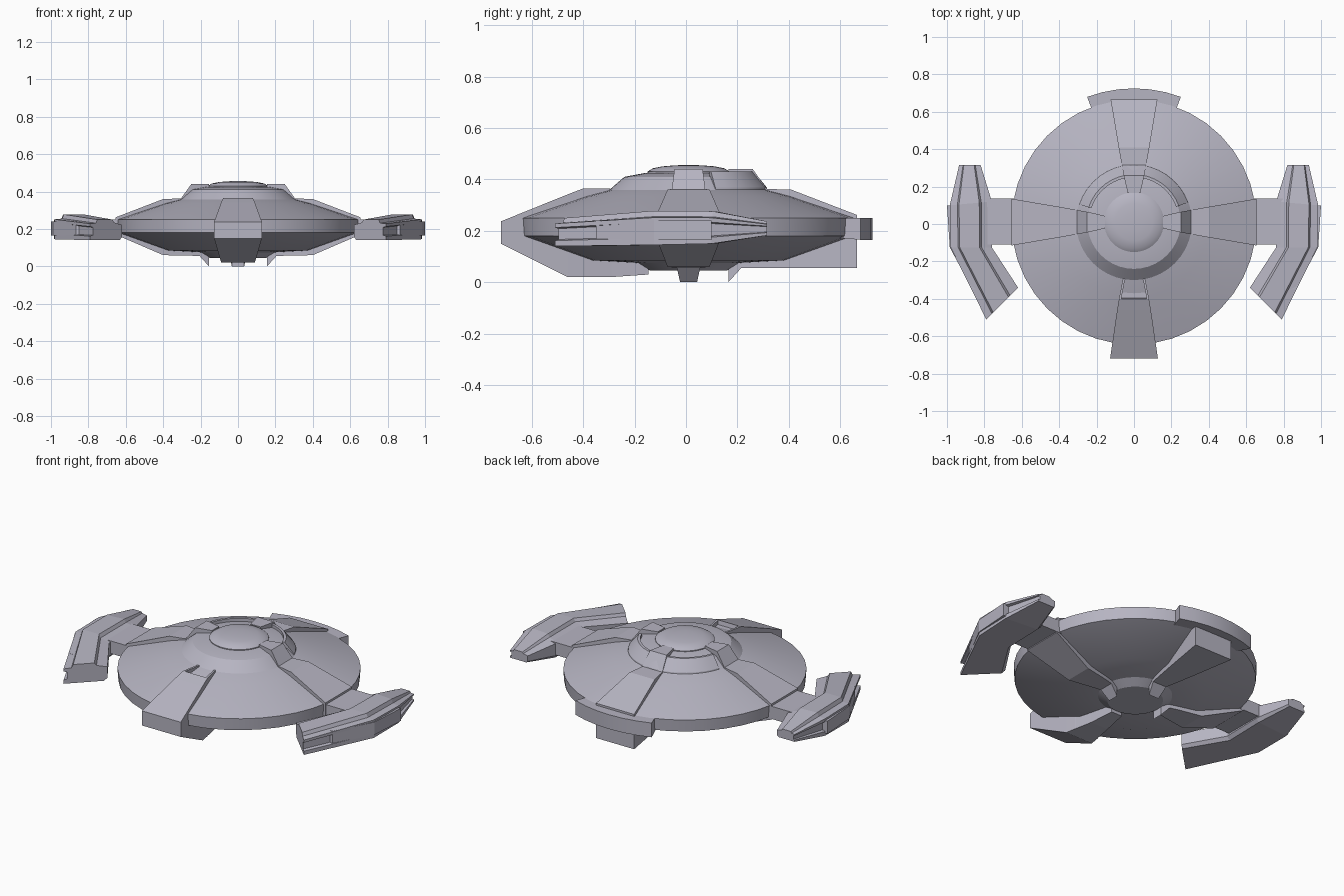
import bpy
import bmesh
from math import sin, cos, radians, pi

old = bpy.data.objects.get("Cube")
if old:
    bpy.data.objects.remove(old, do_unlink=True)

hull_grey = bpy.data.materials.new("hull_grey")
hull_grey.use_nodes = True
colour = (0.47, 0.46, 0.54, 1)
hull_grey.diffuse_color = colour
hull_grey.node_tree.nodes["Principled BSDF"].inputs["Base Color"].default_value = colour

CY = 0.01  # saucer centre along y


def loft(name, sections, loop=False, smooth=False):
    """Skin a row of closed cross-sections; cap the ends unless looped."""
    bm = bmesh.new()
    rings = [[bm.verts.new(p) for p in s] for s in sections]
    pairs = list(zip(rings, rings[1:]))
    if loop:
        pairs.append((rings[-1], rings[0]))
    else:
        bm.faces.new(rings[0])
        bm.faces.new(rings[-1])
    n = len(rings[0])
    for a, b in pairs:
        for i in range(n):
            j = (i + 1) % n
            bm.faces.new((a[i], a[j], b[j], b[i]))
    bmesh.ops.remove_doubles(bm, verts=bm.verts, dist=0.0001)
    bmesh.ops.recalc_face_normals(bm, faces=bm.faces)
    mesh = bpy.data.meshes.new(name)
    bm.to_mesh(mesh)
    bm.free()
    mesh.materials.append(hull_grey)
    obj = bpy.data.objects.new(name, mesh)
    bpy.context.collection.objects.link(obj)
    if smooth:
        bpy.ops.object.select_all(action="DESELECT")
        obj.select_set(True)
        bpy.context.view_layer.objects.active = obj
        bpy.ops.object.shade_smooth_by_angle(angle=radians(25))
    return obj


def lathe(name, profile, start=0, end=360, steps=40, smooth=True):
    """Turn a (radius, height) profile about the saucer axis."""
    full = end - start == 360
    angles = [radians(start + (end - start) * i / steps)
              for i in range(steps if full else steps + 1)]
    return loft(name, [[(r * cos(a), CY + r * sin(a), z) for r, z in profile]
                       for a in angles], full, smooth)


def spoke(name, degrees, stations):
    """Radial rib; stations are (radius, half width, bottom, top)."""
    c, s = cos(radians(degrees)), sin(radians(degrees))
    sections = []
    for r, w, low, high in stations:
        box = ((-w, low), (w, low), (w, high), (-w, high))
        sections.append([(r * c - t * s, CY + r * s + t * c, z) for t, z in box])
    return loft(name, sections)


# Saucer, central dome and rear collar
lathe("saucer", [(0, 0.045), (0.15, 0.045), (0.2, 0.075), (0.38, 0.085),
                 (0.65, 0.18), (0.655, 0.25), (0.4, 0.335), (0.31, 0.358),
                 (0.25, 0.41), (0.17, 0.425), (0, 0.425)])
lathe("dome", [(0, 0.41), (0.16, 0.41), (0.16, 0.43), (0.14, 0.443),
               (0.1, 0.451), (0.05, 0.455), (0, 0.456)])
lathe("rear_collar", [(0.24, 0.38), (0.31, 0.345), (0.305, 0.368),
                      (0.255, 0.43), (0.24, 0.43)], 20, 162, 16)
lathe("rear_rim_tab", [(0.6, 0.175), (0.715, 0.165), (0.715, 0.25), (0.6, 0.25)],
      69.5, 110.5, 6)

# Ribs running from the hub to the rim
side_rib = [(0.155, 0.033, 0.0, 0.44), (0.205, 0.045, 0.055, 0.44),
            (0.25, 0.055, 0.057, 0.44), (0.305, 0.065, 0.058, 0.363),
            (0.4, 0.082, 0.06, 0.36), (0.655, 0.125, 0.17, 0.262)]
spoke("left_rib", 0, side_rib)
spoke("right_rib", 180, side_rib)
spoke("rear_rib", 90, [(r, w, min(low, 0.055), high)
                       for r, w, low, high in side_rib])

# Front keel with a notch at the top of its ramp
spoke("front_keel", 270, [(0.155, 0.035, 0.03, 0.34), (0.3, 0.058, 0.02, 0.34),
                          (0.405, 0.078, 0.02, 0.34), (0.41, 0.08, 0.02, 0.365),
                          (0.47, 0.09, 0.02, 0.342), (0.73, 0.128, 0.15, 0.237)])

# Engine pod cross-section: (inner to outer, bottom to top)
pod_shape = [(0.08, 0), (1, 0), (1, 0.2), (0.92, 0.24), (0.92, 0.62), (1, 0.66),
             (1, 0.8), (0.82, 0.83), (0.78, 1), (0.3, 1), (0.25, 0.86), (0, 0.74),
             (0, 0.15)]
# Pod stations: inner x, y, outer x, y, bottom, top
pod_path = [(0.62, -0.34, 0.79, -0.51, 0.14, 0.25),
            (0.76, -0.125, 0.98, -0.125, 0.145, 0.278),
            (0.76, 0.12, 0.985, 0.1, 0.15, 0.276),
            (0.82, 0.315, 0.935, 0.315, 0.182, 0.237)]
panel_path = [(0.865, -0.35), (0.985, -0.125), (1.0, 0.1)]

for side, m in (("left", 1), ("right", -1)):
    # Rails either side of the keel notch
    loft(side + "_notch_rail",
         [[(m * x, y, z) for x, z in ((w - 0.012, 0.3), (w, 0.3),
                                      (w, 0.365), (w - 0.012, 0.365))]
          for w, y in ((0.06, -0.295), (0.08, -0.4))])
    # Pylon
    loft(side + "_pylon",
         [[(m * x, y, z) for y, z in ((-0.11, 0.175), (0.135, 0.175),
                                      (0.135, 0.25), (-0.11, 0.25))]
          for x in (0.62, 0.82)])
    # Engine pod and its outer panel
    loft(side + "_engine_pod",
         [[(m * (ix + (ox - ix) * t), iy + (oy - iy) * t, lo + (hi - lo) * h)
           for t, h in pod_shape] for ix, iy, ox, oy, lo, hi in pod_path])
    loft(side + "_pod_panel",
         [[(m * (x + dx), y, z) for dx, z in ((-0.06, 0.165), (0, 0.165),
                                              (0, 0.24), (-0.06, 0.24))]
          for x, y in panel_path])
